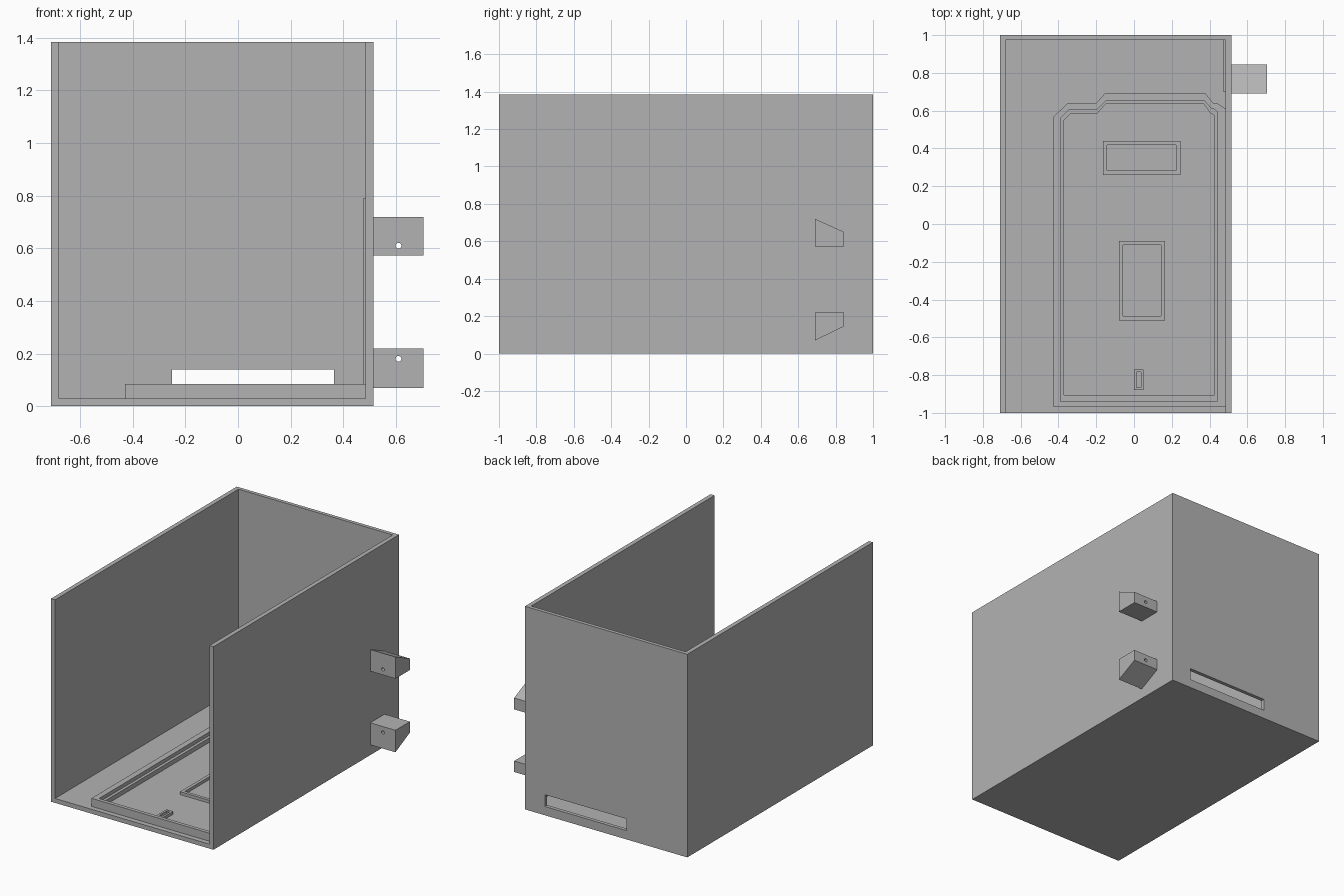
import bpy, bmesh, math
from mathutils import Matrix, Vector

cube = bpy.data.objects.get("Cube")
if cube:
    bpy.data.objects.remove(cube, do_unlink=True)

GREY = (0.45, 0.45, 0.45, 1)
grey = bpy.data.materials.new("plain grey")
grey.use_nodes = True
grey.diffuse_color = GREY
grey.node_tree.nodes["Principled BSDF"].inputs["Base Color"].default_value = GREY


def finish(name, bm):
    bmesh.ops.recalc_face_normals(bm, faces=bm.faces)
    mesh = bpy.data.meshes.new(name)
    bm.to_mesh(mesh)
    bm.free()
    mesh.materials.append(grey)
    obj = bpy.data.objects.new(name, mesh)
    bpy.context.collection.objects.link(obj)
    return obj


def box(name, x, y, z):
    bm = bmesh.new()
    size = Vector((x[1] - x[0], y[1] - y[0], z[1] - z[0]))
    mid = Vector((sum(x), sum(y), sum(z))) / 2
    bmesh.ops.create_cube(bm, size=1, matrix=Matrix.Translation(mid) @ Matrix.Diagonal(size).to_4x4())
    return finish(name, bm)


def ring(name, section):
    """Closed frame: bridges (outline, height) loops and back to the first."""
    bm = bmesh.new()
    loops = [[bm.verts.new((px, py, z)) for px, py in outline] for outline, z in section]
    for a, b in zip(loops, loops[1:] + loops[:1]):
        for i in range(len(a)):
            j = (i + 1) % len(a)
            bm.faces.new((a[i], a[j], b[j], b[i]))
    return finish(name, bm)


def cut(target, *cutters):
    for cutter in cutters:
        cutter.hide_render = True
        mod = target.modifiers.new("cut", "BOOLEAN")
        mod.object = cutter
        mod.operation = "DIFFERENCE"
        mod.solver = "EXACT"
        bpy.context.view_layer.objects.active = target
        bpy.ops.object.modifier_apply(modifier=mod.name)
        bpy.data.objects.remove(cutter, do_unlink=True)


def rect(x0, x1, y0, y1):
    return [(x0, y0), (x0, y1), (x1, y1), (x1, y0)]


FLOOR, TOP, LEFT, RIGHT = 0.03, 1.385, 0.515, -0.71

# Housing open at the front and top, with a slot in the back wall
housing = box("housing", (RIGHT, LEFT), (-1, 1), (0, TOP))
cut(housing,
    box("cavity_cutter", (RIGHT + 0.03, LEFT - 0.03), (-1.2, 0.975), (FLOOR, 1.6)),
    box("slot_cutter", (-0.25, 0.365), (0.9, 1.1), (0.06, 0.14)))

# Stepped tray rim on the floor
outer = [(-0.43, -0.965), (-0.43, 0.565), (-0.35, 0.64), (-0.20, 0.64), (-0.155, 0.69),
         (0.38, 0.69), (0.42, 0.64), (0.44, 0.64), (0.485, 0.61), (0.485, -0.965)]
ledge = [(-0.39, -0.94), (-0.39, 0.56), (-0.345, 0.605), (-0.195, 0.605), (-0.15, 0.65),
         (0.375, 0.65), (0.41, 0.61), (0.42, 0.61), (0.44, 0.595), (0.44, -0.94)]
inner = [(-0.37, -0.905), (-0.37, 0.55), (-0.335, 0.585), (-0.195, 0.585), (-0.15, 0.635),
         (0.37, 0.635), (0.405, 0.585), (0.41, 0.585), (0.425, 0.575), (0.425, -0.905)]
base = FLOOR - 0.005
ring("tray_rim", [(outer, base), (outer, 0.085), (ledge, 0.085),
                  (ledge, 0.06), (inner, 0.06), (inner, base)])

# Low rectangular frames inside the tray
for name, x0, x1, y0, y1, t in (("back_frame", -0.165, 0.245, 0.26, 0.44, 0.022),
                                ("middle_frame", -0.08, 0.165, -0.51, -0.09, 0.022),
                                ("front_frame", 0.0, 0.05, -0.88, -0.77, 0.014)):
    out, hole = rect(x0, x1, y0, y1), rect(x0 + t, x1 - t, y0 + t, y1 - t)
    ring(name, [(out, base), (out, 0.05), (hole, 0.05), (hole, base)])

# Thin backing plate inside the left wall
box("backing_plate", (0.475, 0.49), (0.70, 0.98), (base, 0.79))

# Wedge brackets on the left wall, each drilled front to back
for name, flat, near, far, hole_z in (("upper_bracket", 0.572, 0.72, 0.65, 0.61),
                                      ("lower_bracket", 0.22, 0.07, 0.145, 0.18)):
    bm = bmesh.new()
    side = [(0.69, flat), (0.845, flat), (0.845, far), (0.69, near)]
    face = bm.faces.new([bm.verts.new((LEFT - 0.01, y, z)) for y, z in side])
    grown = bmesh.ops.extrude_face_region(bm, geom=[face])["geom"]
    bmesh.ops.translate(bm, vec=(0.2, 0, 0), verts=[v for v in grown if isinstance(v, bmesh.types.BMVert)])
    bracket = finish(name, bm)
    bm = bmesh.new()
    bmesh.ops.create_cone(bm, cap_ends=True, segments=20, radius1=0.011, radius2=0.011, depth=0.4,
                          matrix=Matrix.Translation((0.61, 0.77, hole_z)) @ Matrix.Rotation(math.pi / 2, 4, "X"))
    cut(bracket, finish("hole_cutter", bm))
